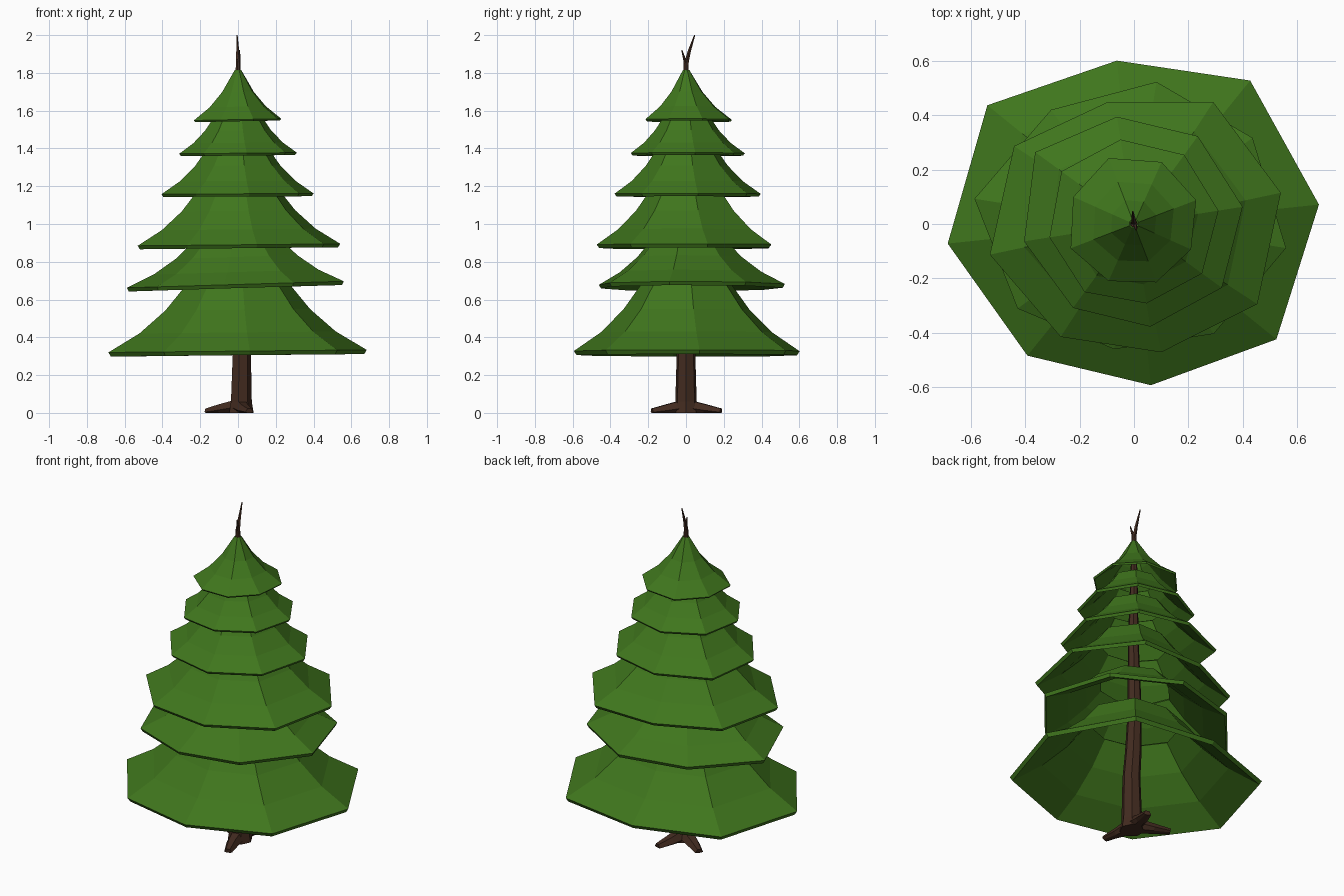
import bpy
from math import sin, cos, radians
from mathutils import Vector

if "Cube" in bpy.data.objects:
    bpy.data.objects.remove(bpy.data.objects["Cube"])


def material(name, color):
    m = bpy.data.materials.new(name)
    m.diffuse_color = (*color, 1)
    m.use_nodes = True
    m.node_tree.nodes["Principled BSDF"].inputs["Base Color"].default_value = m.diffuse_color
    return m


green = material("needles", (0.05, 0.18, 0.012))
brown = material("bark", (0.055, 0.024, 0.014))


def loft(name, rings, mat, caps):
    """Skin a list of equal-length rings with flat quads."""
    n = len(rings[0])
    verts = [p for ring in rings for p in ring]
    faces = [(r * n + i, r * n + (i + 1) % n, (r + 1) * n + (i + 1) % n, (r + 1) * n + i)
             for r in range(len(rings) - 1) for i in range(n)]
    if caps:
        faces += [tuple(reversed(range(n))), tuple(range(len(verts) - n, len(verts)))]
    mesh = bpy.data.meshes.new(name)
    mesh.from_pydata(verts, [], faces)
    mesh.materials.append(mat)
    ob = bpy.data.objects.new(name, mesh)
    bpy.context.collection.objects.link(ob)
    return ob


def tube(name, path, sides=7):
    """Tapered tube through (x, y, z, radius) points, kept above the ground."""
    pts = [Vector(p[:3]) for p in path]
    rings = []
    for i, p in enumerate(pts):
        d = (pts[min(i + 1, len(pts) - 1)] - pts[max(i - 1, 0)]).normalized()
        ref = Vector((0, 1, 0)) if abs(d.z) > 0.7 else Vector((0, 0, 1))
        u = ref.cross(d).normalized()
        v = d.cross(u)
        ring = []
        for k in range(sides):
            a = radians(360 * k / sides)
            q = p + (u * cos(a) + v * sin(a)) * path[i][3]
            q.z = max(q.z, 0)
            ring.append(q)
        rings.append(ring)
    return loft(name, rings, brown, True)


# Needle tiers: rim z, top z, x tilt, first angle, rim radii, shell thickness
tiers = [
    (0.327, 0.68, 0.01, 6, (.685, .68, .605, .695, .69, .624, .597, .675), .026),
    (0.68, 0.915, 0.03, -9, (.567, .54, .53, .52, .595, .53, .467, .50), .022),
    (0.89, 1.18, 0.01, 12, (.553, .536, .46, .527, .543, .496, .483, .542), .022),
    (1.16, 1.40, 0.005, 9, (.405, .40, .40, .45, .41, .382, .383, .40), .018),
    (1.375, 1.57, 0.01, 9, (.315, .315, .315, .33, .315, .31, .296, .31), .016),
    (1.553, 1.815, 0.02, 21, (.245, .25, .26, .245, .25, .23, .23, .23), .012),
]
for t, (z0, z1, tilt, start, radii, thick) in enumerate(tiers):
    top = t == len(tiers) - 1
    profile = ((1, 0), (.64, .26), (.36, .56), (.075, 1)) if top else \
              ((1, 0), (.76, .28), (.56, .62), (.40, 1))
    rings = []
    for s, h in profile:
        ring = []
        for k, r in enumerate(radii):
            a = radians(start + 45 * k)
            x, y = r * s * cos(a), r * s * sin(a)
            ring.append((x, y, z0 + (z1 - z0) * h + tilt * x))
        rings.append(ring)
    tier = loft(f"needle_tier_{t + 1}", rings, green, False)
    shell = tier.modifiers.new("shell", "SOLIDIFY")
    shell.thickness = thick
    shell.offset = -1

# Trunk, slightly crooked
tube("trunk", [(0.015, 0, 0, .068), (0.015, 0, .06, .058), (0.018, 0, .33, .05),
               (0.005, 0, .50, .046), (-.005, 0, .75, .04), (0.005, 0, 1.2, .03),
               (0, 0, 1.6, .02), (0, 0, 1.87, .012)])

# Forked leader at the tip
tube("leader_twig", [(0, 0, 1.84, .012), (-.002, .016, 1.91, .009), (-.005, .046, 2.0, .003)], 5)
tube("side_twig", [(0, 0, 1.84, .01), (.006, -.01, 1.88, .007), (.008, -.022, 1.92, .003)], 5)

# Spreading roots
for i, (x, y) in enumerate([(-.165, .11), (.06, .185), (.06, -.18)]):
    tube(f"root_{i + 1}", [(0.01, 0, .03, .048), (x * .55, y * .55, .014, .036),
                           (x, y, .004, .022)], 6)
